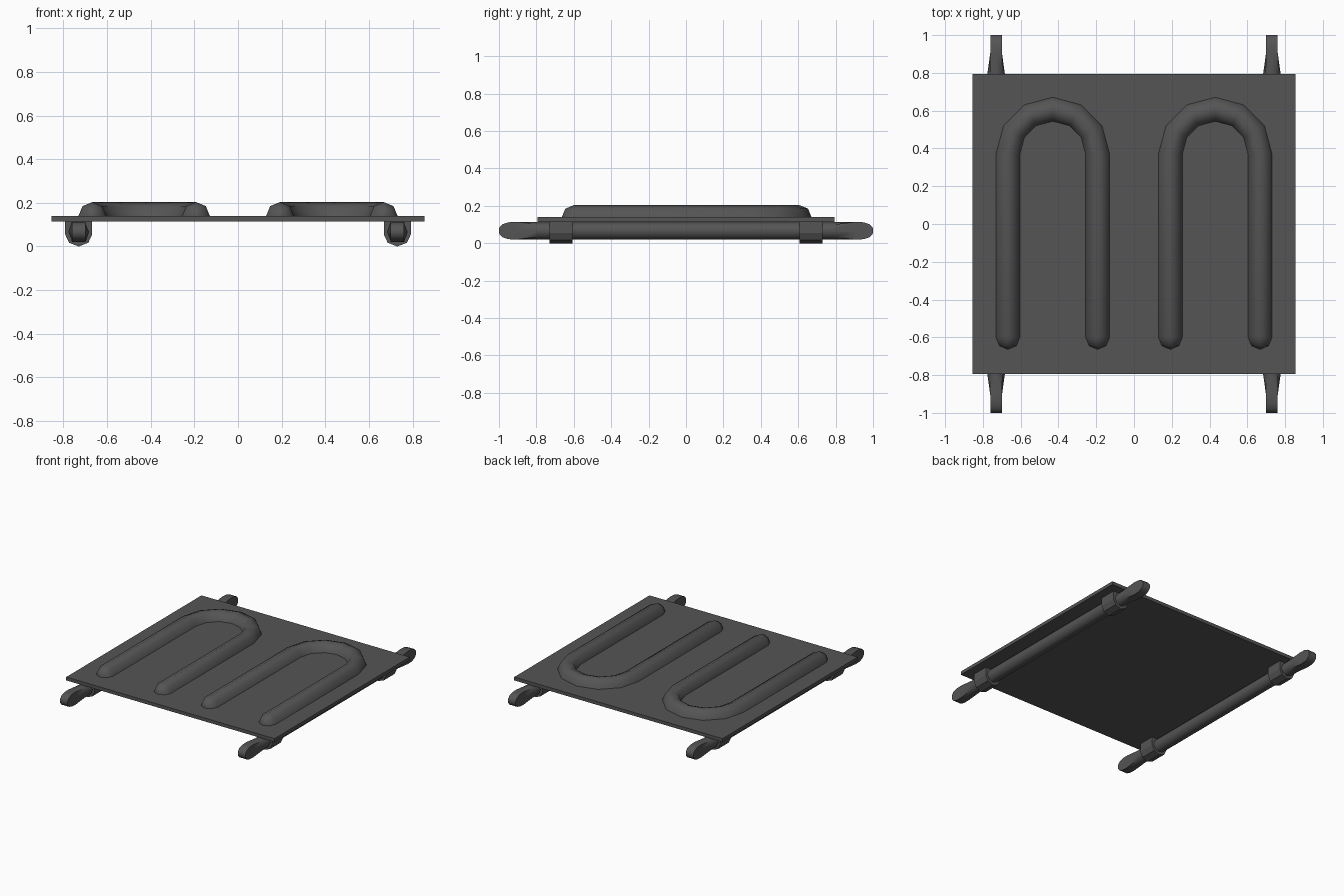
import bpy, bmesh, math
from math import sin, cos, pi

if "Cube" in bpy.data.objects:
    bpy.data.objects.remove(bpy.data.objects["Cube"])

mat = bpy.data.materials.new("dark grey metal")
mat.diffuse_color = (0.09, 0.09, 0.09, 1)
mat.use_nodes = True
mat.node_tree.nodes["Principled BSDF"].inputs["Base Color"].default_value = mat.diffuse_color


def make(name, rings, closed=True, smooth=None):
    """Skin a list of equal-length vertex rings and cap both ends."""
    bm = bmesh.new()
    rows = [[bm.verts.new(p) for p in ring] for ring in rings]
    n = len(rows[0])
    for a, b in zip(rows, rows[1:]):
        for i in range(n if closed else n - 1):
            j = (i + 1) % n
            bm.faces.new((a[i], a[j], b[j], b[i]))
    bm.faces.new(rows[0])
    bm.faces.new(rows[-1])
    bmesh.ops.remove_doubles(bm, verts=bm.verts, dist=0.0005)
    bmesh.ops.recalc_face_normals(bm, faces=bm.faces)
    me = bpy.data.meshes.new(name)
    bm.to_mesh(me)
    bm.free()
    ob = bpy.data.objects.new(name, me)
    bpy.context.collection.objects.link(ob)
    me.materials.append(mat)
    if smooth:
        bpy.ops.object.select_all(action='DESELECT')
        ob.select_set(True)
        bpy.context.view_layer.objects.active = ob
        bpy.ops.object.shade_smooth_by_angle(angle=math.radians(smooth))
    return ob


# Flat plate
make("plate", [[(x, y, z) for x, y in ((-.855, -.793), (.855, -.793), (.855, .793), (-.855, .793))]
               for z in (.115, .14)])

# Raised half-round U-shaped ribs
R, ARC, YC, YE = 0.0635, 0.2375, 0.37, -0.6
for side, cx in (("left", -0.43), ("right", 0.43)):
    # path stations: position, sideways direction, section scale
    path = []
    caps = [(R * sin(t), cos(t)) for t in (pi / 2 - .02, pi / 4, 0)]
    for d, s in caps:
        path.append((cx - ARC, YE - d, -1, 0, s))
    for i in range(7):
        a = pi - i * pi / 6
        path.append((cx + ARC * cos(a), YC + ARC * sin(a), cos(a), sin(a), 1))
    for d, s in reversed(caps):
        path.append((cx + ARC, YE - d, 1, 0, s))
    rings = []
    for x, y, dx, dy, s in path:
        rings.append([(x + dx * R * s * cos(k * pi / 4), y + dy * R * s * cos(k * pi / 4),
                       0.14 + R * s * sin(k * pi / 4)) for k in range(5)])
    make(side + "_rib", rings, smooth=50)

# Carrying rails with flattened, rounded handles, and their clamps
ZC, RR = 0.067, 0.047


def section(x, y, flat, zs=1):
    ring = []
    for k in range(8):
        c, s = cos(k * pi / 4), sin(k * pi / 4)
        fx = 0 if abs(c) < .1 else math.copysign(0.031, c)
        fz = 0 if abs(s) < .1 else math.copysign(RR * zs, s)
        ring.append((x + RR * c * (1 - flat) + fx * flat, y,
                     ZC + RR * s * (1 - flat) + fz * flat))
    return ring


for side, x in (("left", -0.73), ("right", 0.73)):
    half = [(1.0, 1, .3), (.983, 1, .72), (.95, 1, .96), (.905, 1, 1), (.79, 0, 1)]
    stations = [(-y, f, s) for y, f, s in half] + [(y, f, s) for y, f, s in reversed(half)]
    make(side + "_rail", [section(x, *st) for st in stations], smooth=50)
    for end, y in (("front", -0.668), ("back", 0.668)):
        prof = [(-.062, .115), (-.062, .055), (-.044, .017), (0, 0),
                (.044, .017), (.062, .055), (.062, .115)]
        make(f"{side}_{end}_clamp", [[(x + px, yy, pz) for px, pz in prof]
                                     for yy in (y - .062, y + .062)])
